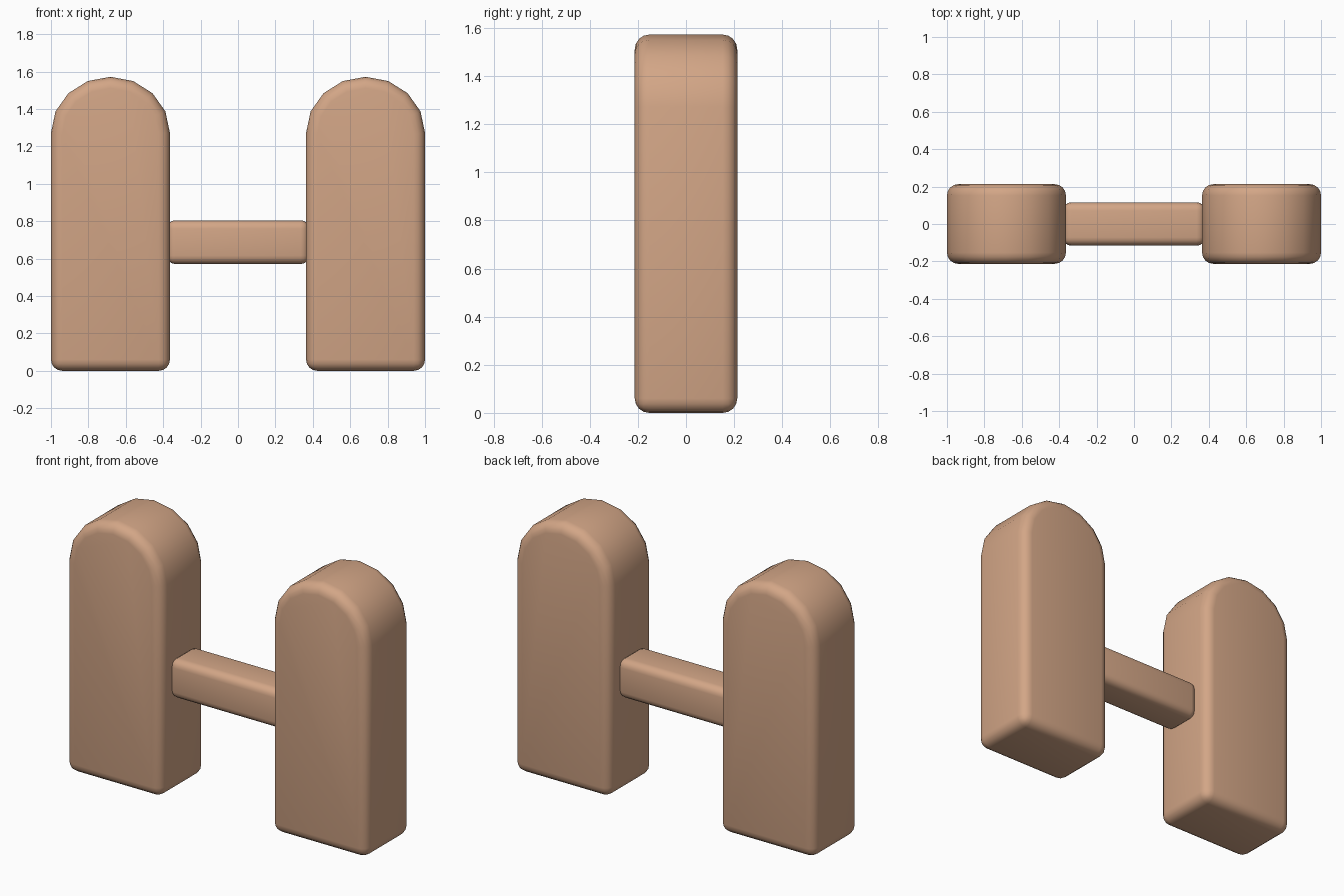
import bpy, bmesh, math

if "Cube" in bpy.data.objects:
    bpy.data.objects.remove(bpy.data.objects["Cube"])

mat = bpy.data.materials.new("tan")
mat.diffuse_color = (0.65, 0.38, 0.24, 1)
mat.use_nodes = True
mat.node_tree.nodes["Principled BSDF"].inputs["Base Color"].default_value = mat.diffuse_color


def prism(name, profile, axis, half, bevel):
    """Extrude a closed 2D profile along y (profile x,z) or x (profile y,z), then round it."""
    def place(a, b, d):
        return (a, d, b) if axis == 'y' else (d, a, b)
    bm = bmesh.new()
    near = [bm.verts.new(place(a, b, -half)) for a, b in profile]
    far = [bm.verts.new(place(a, b, half)) for a, b in profile]
    bm.faces.new(near)
    bm.faces.new(far[::-1])
    n = len(profile)
    for i in range(n):
        j = (i + 1) % n
        bm.faces.new((near[i], far[i], far[j], near[j]))
    bmesh.ops.recalc_face_normals(bm, faces=bm.faces)
    mesh = bpy.data.meshes.new(name)
    bm.to_mesh(mesh)
    bm.free()
    mesh.materials.append(mat)
    obj = bpy.data.objects.new(name, mesh)
    bpy.context.collection.objects.link(obj)
    mod = obj.modifiers.new("rounding", 'BEVEL')
    mod.width = bevel
    mod.segments = 4
    mod.limit_method = 'ANGLE'
    mod.angle_limit = math.radians(40)
    for poly in mesh.polygons:
        poly.use_smooth = True
    return obj


# Two upright slabs with arched tops
RX, RZ, SPRING = 0.318, 0.30, 1.272
for side, label in ((-1, "left"), (1, "right")):
    cx = side * (1 - RX)
    outline = [(cx - RX, 0), (cx + RX, 0)]
    outline += [(cx + RX * math.cos(math.pi * i / 8), SPRING + RZ * math.sin(math.pi * i / 8))
                for i in range(9)]
    prism(label + "_upright", outline, 'y', 0.213, 0.06)

# Square rounded crossbar between them
W, Z0, Z1 = 0.116, 0.571, 0.805
prism("crossbar", [(-W, Z0), (W, Z0), (W, Z1), (-W, Z1)], 'x', 0.38, 0.045)
